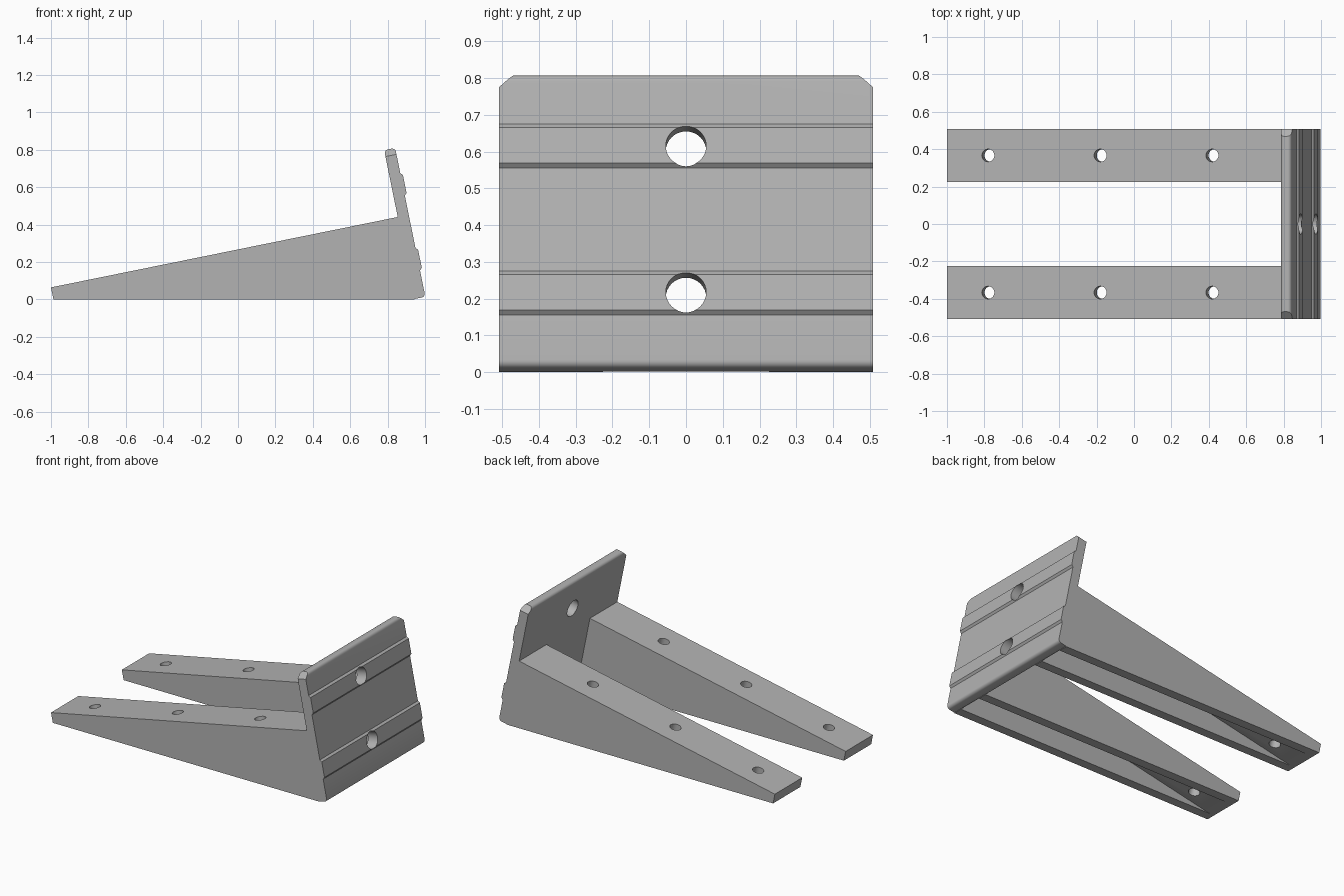
import bpy, bmesh, math
from mathutils import Vector, Matrix

cube = bpy.data.objects.get("Cube")
if cube:
    bpy.data.objects.remove(cube, do_unlink=True)

steel = bpy.data.materials.new("steel grey")
steel.use_nodes = True
GREY = (0.45, 0.45, 0.45, 1)
steel.diffuse_color = GREY
steel.node_tree.nodes["Principled BSDF"].inputs["Base Color"].default_value = GREY

TILT = math.atan(0.203)
UP = Vector((-math.sin(TILT), 0, math.cos(TILT)))    # along the plate
OUT = Vector((math.cos(TILT), 0, math.sin(TILT)))    # through the plate
FOOT = Vector((0.943, 0, 0.002))                     # plate's inner bottom edge
THICK, LENGTH, HALF = 0.06, 0.812, 0.508
ARM_IN, WALL = 0.225, 0.06


def local(n, u):
    """Point in the side plane, n across and u along the tilted plate."""
    p = FOOT + OUT * n + UP * u
    return (p.x, p.z)


def arc(n, u, r, start):
    """Quarter turn of rounded corner in plate coordinates."""
    angles = [math.radians(start + 15 * i) for i in range(7)]
    return [local(n + r * math.cos(a), u + r * math.sin(a)) for a in angles]


def finish(name, bm):
    bmesh.ops.recalc_face_normals(bm, faces=bm.faces)
    mesh = bpy.data.meshes.new(name)
    bm.to_mesh(mesh)
    bm.free()
    mesh.materials.append(steel)
    obj = bpy.data.objects.new(name, mesh)
    bpy.context.collection.objects.link(obj)
    return obj


def prism(profile, y0, y1):
    """Side profile extruded from y0 to y1."""
    bm = bmesh.new()
    face = bm.faces.new([bm.verts.new((x, y0, z)) for x, z in profile])
    out = bmesh.ops.extrude_face_region(bm, geom=[face])
    moved = [v for v in out["geom"] if isinstance(v, bmesh.types.BMVert)]
    bmesh.ops.translate(bm, verts=moved, vec=(0, y1 - y0, 0))
    return bm


def drill(centre, axis, radius, depth):
    """Round cutter along an axis."""
    bm = bmesh.new()
    turn = Vector((0, 0, 1)).rotation_difference(axis).to_matrix().to_4x4()
    bmesh.ops.create_cone(bm, cap_ends=True, segments=32, radius1=radius, radius2=radius,
                          depth=depth, matrix=Matrix.Translation(centre) @ turn)
    return finish("hole_cutter", bm)


def combine(target, other, operation):
    other.hide_render = True
    bpy.context.view_layer.objects.active = target
    mod = target.modifiers.new("combine", "BOOLEAN")
    mod.operation, mod.solver, mod.object = operation, "EXACT", other
    bpy.ops.object.modifier_apply(modifier=mod.name)
    bpy.data.objects.remove(other, do_unlink=True)


# Back plate with rounded ends and two raised strips
R = 0.02
profile = [local(0, 0)] + arc(THICK - R, R, R, -90)
for low, high in ((0.144, 0.266), (0.552, 0.674)):
    profile += [local(THICK, low), local(THICK + 0.012, low + 0.012),
                local(THICK + 0.012, high - 0.012), local(THICK, high)]
profile += arc(THICK - R, LENGTH - R, R, 0) + arc(R, LENGTH - R, R, 90)
bm = prism(profile, -HALF, HALF)

# Clipped top corners
for side in (-1, 1):
    corner = FOOT + UP * LENGTH + Vector((0, side * (HALF - 0.039), 0))
    normal = UP + Vector((0, side * 0.9, 0))
    bmesh.ops.bisect_plane(bm, geom=bm.verts[:] + bm.edges[:] + bm.faces[:],
                           plane_co=corner, plane_no=normal, clear_outer=True)
    bmesh.ops.holes_fill(bm, edges=[e for e in bm.edges if e.is_boundary], sides=0)
bracket = finish("mounting_bracket", bm)

# Tapered arms, hollow from below
slope = math.tan(TILT)


def top_z(x):
    return 0.064 + slope * (x + 1)


joint = local(0, 0.448)
arm_profile = [(-0.987, 0), (FOOT.x, 0), local(0.03, 0.03), local(0.03, 0.448),
               (joint[0], top_z(joint[0])), (-1, top_z(-1))]
drop = 0.072 / math.cos(TILT)
tip = -1 + (drop - 0.064) / slope
pocket_end = local(0, 0.448 - 0.072)
pocket_profile = [(tip, 0), pocket_end, local(0, -0.1), (tip - 0.1 * slope, -0.1)]
# Keep the pocket's roof line straight down past the bottom
pocket_profile[3] = (tip - 0.1 / slope, -0.1)

for side in (-1, 1):
    arm = finish("arm", prism(arm_profile, side * ARM_IN, side * HALF))
    pocket = finish("pocket_cutter", prism(pocket_profile, side * (ARM_IN + WALL),
                                           side * (HALF - WALL)))
    combine(arm, pocket, "DIFFERENCE")
    for x in (-0.78, -0.18, 0.418):
        middle = Vector((x, side * (ARM_IN + HALF) / 2, top_z(x)))
        combine(arm, drill(middle, UP, 0.034, 0.24), "DIFFERENCE")
    combine(bracket, arm, "UNION")

# Bolt holes through the plate
for u in (0.205, 0.611):
    combine(bracket, drill(FOOT + OUT * 0.03 + UP * u, OUT, 0.055, 0.2), "DIFFERENCE")

bpy.ops.object.select_all(action="DESELECT")
bracket.select_set(True)
bpy.context.view_layer.objects.active = bracket
bpy.ops.object.shade_smooth_by_angle(angle=math.radians(30))
